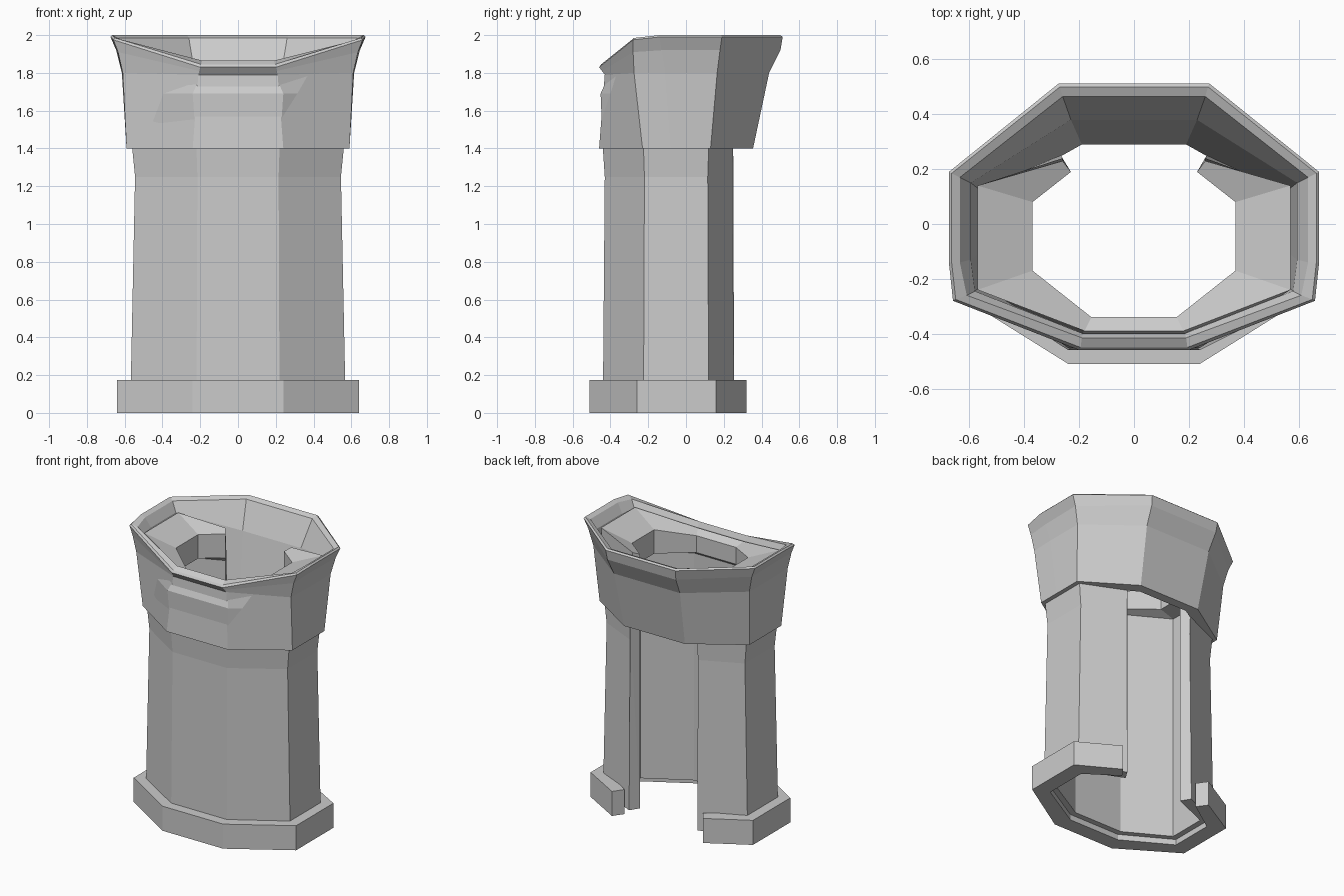
import bpy, bmesh


def loft(name, rings, closed):
    """Skin a closed wall section. Each ring lists (x, y, z) from front to back
    on the right side and is mirrored to the left. closed joins the back."""
    bm = bmesh.new()
    loops = []
    for half in rings:
        pts = [(-x, y, z) for x, y, z in reversed(half)] + list(half)
        loops.append([bm.verts.new(p) for p in pts])
    n, m = len(loops[0]), len(loops)
    for i in range(m):
        a, b = loops[i], loops[(i + 1) % m]
        for j in range(n if closed else n - 1):
            k = (j + 1) % n
            bm.faces.new((a[j], a[k], b[k], b[j]))
    if not closed:
        # end faces beside the rear opening
        for j in (0, n - 1):
            bm.faces.new([lp[j] for lp in loops])
    bmesh.ops.triangulate(bm, faces=[f for f in bm.faces if len(f.verts) > 4])
    bmesh.ops.recalc_face_normals(bm, faces=bm.faces)
    mesh = bpy.data.meshes.new(name)
    bm.to_mesh(mesh)
    bm.free()
    obj = bpy.data.objects.new(name, mesh)
    bpy.context.collection.objects.link(obj)
    return obj


def level(plan, z):
    return [(x, y, z) for x, y in plan]


# plinth, open at the back
plinth_out = [(.24, -.51), (.64, -.26), (.64, .16), (.36, .32)]
plinth_in = [(.20, -.40), (.53, -.21), (.53, .10), (.31, .25)]
loft("plinth", [level(plinth_out, 0), level(plinth_out, .175),
                level(plinth_in, .175), level(plinth_in, 0)], False)

# shaft wall with flared top and the inner sloping shelf
foot = [(.22, -.44), (.57, -.225), (.57, .12), (.27, .255)]
neck = [(.215, -.43), (.545, -.22), (.545, .115), (.265, .245)]
flare = [(.22, -.44), (.56, -.225), (.56, .12), (.265, .25)]
inner = [(.19, -.36), (.49, -.19), (.49, .08), (.23, .19)]
lip = [(.155, -.34), (.37, -.17), (.37, .08), (.23, .19)]
loft("shaft", [
    level(foot, .04), level(neck, 1.25), level(flare, 1.4),
    [(.24, -.452, 1.69), (.56, -.23, 1.69), (.56, .13, 1.69), (.26, .24, 1.69)],
    [(.18, -.39, 1.83), (.57, -.24, 1.93), (.57, .14, 1.93), (.26, .23, 1.87)],
    [(x, y, z) for (x, y), z in zip(lip, (1.80, 1.85, 1.85, 1.85))],
    level(lip, 1.68), level(inner, 1.66), level(inner, .04)], False)

# flared head, a full ring with a dipped front rim
loft("head", [
    level([(.24, -.46), (.59, -.23), (.59, -.08), (.59, .13), (.24, .355)], 1.4),
    [(.21, -.43, 1.79), (.61, -.275, 1.8), (.615, -.11, 1.8),
     (.615, .165, 1.8), (.26, .44, 1.8)],
    [(.205, -.445, 1.81), (.635, -.28, 1.91), (.64, -.13, 1.92),
     (.645, .18, 1.92), (.27, .50, 1.92)],
    [(.20, -.46, 1.83), (.66, -.28, 1.975), (.675, -.14, 1.99),
     (.675, .19, 1.99), (.275, .512, 1.99)],
    [(.195, -.45, 1.845), (.65, -.275, 1.985), (.665, -.14, 2),
     (.665, .185, 2), (.27, .50, 2)],
    [(.19, -.415, 1.865), (.61, -.26, 1.97), (.635, -.14, 1.985),
     (.635, .17, 1.985), (.26, .465, 1.985)],
    [(.185, -.40, 1.83), (.58, -.245, 1.92), (.595, -.13, 1.92),
     (.595, .15, 1.92), (.23, .38, 1.8)],
    level([(.20, -.39), (.53, -.20), (.53, -.08), (.53, .10), (.19, .29)], 1.4),
], True)
